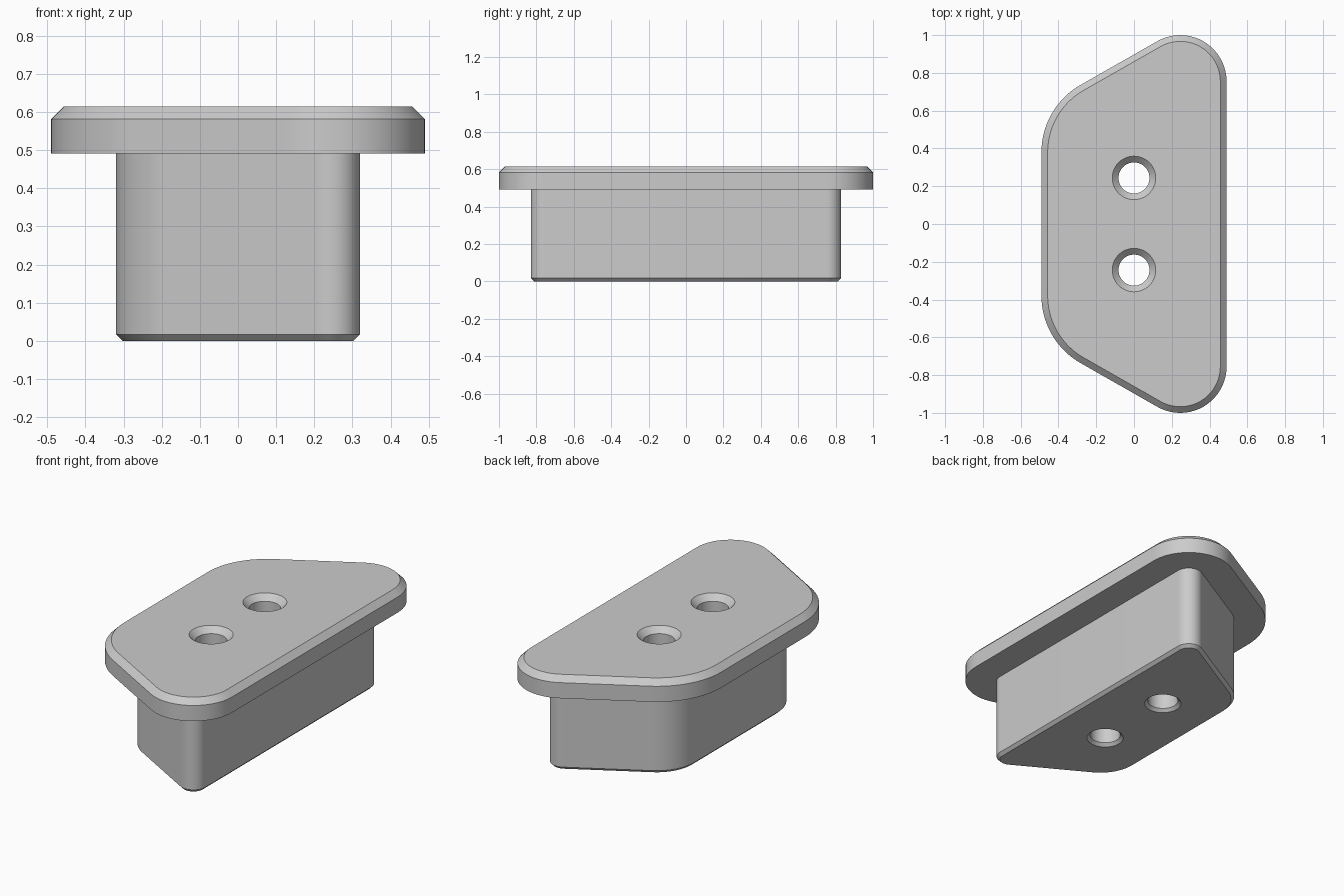
import bpy
import bmesh
from math import sin, cos, radians, pi

cube = bpy.data.objects.get("Cube")
if cube:
    bpy.data.objects.remove(cube, do_unlink=True)

grey = bpy.data.materials.new("plain grey")
grey.use_nodes = True
grey.diffuse_color = (0.6, 0.6, 0.6, 1)
grey.node_tree.nodes["Principled BSDF"].inputs["Base Color"].default_value = (0.6, 0.6, 0.6, 1)

STEPS = 20


def arc(cx, cy, r, start, end):
    """Points on an arc, angles in degrees."""
    angles = [radians(start + (end - start) * i / STEPS) for i in range(STEPS + 1)]
    return [(cx + r * cos(a), cy + r * sin(a)) for a in angles]


def outline(inset):
    """Rounded trapezoid, symmetric in y, offset inwards by inset."""
    half = arc(0.245, 0.755, 0.245 - inset, 0, 120) + arc(-0.08, 0.38, 0.41 - inset, 120, 180)
    return half + [(x, -y) for x, y in reversed(half)]


def circle(y, r, count=64):
    return [(r * cos(2 * pi * i / count), y + r * sin(2 * pi * i / count)) for i in range(count)]


def loft(name, layers):
    """Closed solid through a stack of (points, z) layers."""
    bm = bmesh.new()
    rings = [[bm.verts.new((x, y, z)) for x, y in pts] for pts, z in layers]
    for low, high in zip(rings, rings[1:]):
        for i in range(len(low)):
            j = (i + 1) % len(low)
            bm.faces.new((low[i], low[j], high[j], high[i]))
    bm.faces.new(list(reversed(rings[0])))
    bm.faces.new(rings[-1])
    bmesh.ops.recalc_face_normals(bm, faces=bm.faces)
    mesh = bpy.data.meshes.new(name)
    bm.to_mesh(mesh)
    bm.free()
    mesh.materials.append(grey)
    obj = bpy.data.objects.new(name, mesh)
    bpy.context.collection.objects.link(obj)
    return obj


# Chamfered insert block stepping out to a chamfered flange
TOP, LEDGE, WALL = 0.615, 0.492, 0.17
BIG, SMALL = 0.033, 0.017
body = loft("flanged_plug", [
    (outline(WALL + SMALL), 0),
    (outline(WALL), SMALL),
    (outline(WALL), LEDGE),
    (outline(0), LEDGE),
    (outline(0), TOP - BIG),
    (outline(BIG), TOP),
])

bpy.context.view_layer.objects.active = body

# Two through holes, countersunk at both ends
HOLE, OVER = 0.082, 0.02
for side in (-1, 1):
    y = side * 0.244
    cutter = loft("hole_cutter", [
        (circle(y, HOLE + SMALL + OVER), -OVER),
        (circle(y, HOLE), SMALL),
        (circle(y, HOLE), TOP - BIG),
        (circle(y, HOLE + BIG + OVER), TOP + OVER),
    ])
    cutter.hide_render = True
    cut = body.modifiers.new("screw_hole", "BOOLEAN")
    cut.operation = "DIFFERENCE"
    cut.solver = "EXACT"
    cut.object = cutter
    bpy.ops.object.modifier_apply(modifier=cut.name)
    bpy.data.objects.remove(cutter, do_unlink=True)

# Smooth the rounded walls, keep the chamfers crisp
bpy.ops.object.select_all(action="DESELECT")
body.select_set(True)
bpy.ops.object.shade_smooth_by_angle(angle=radians(25))
